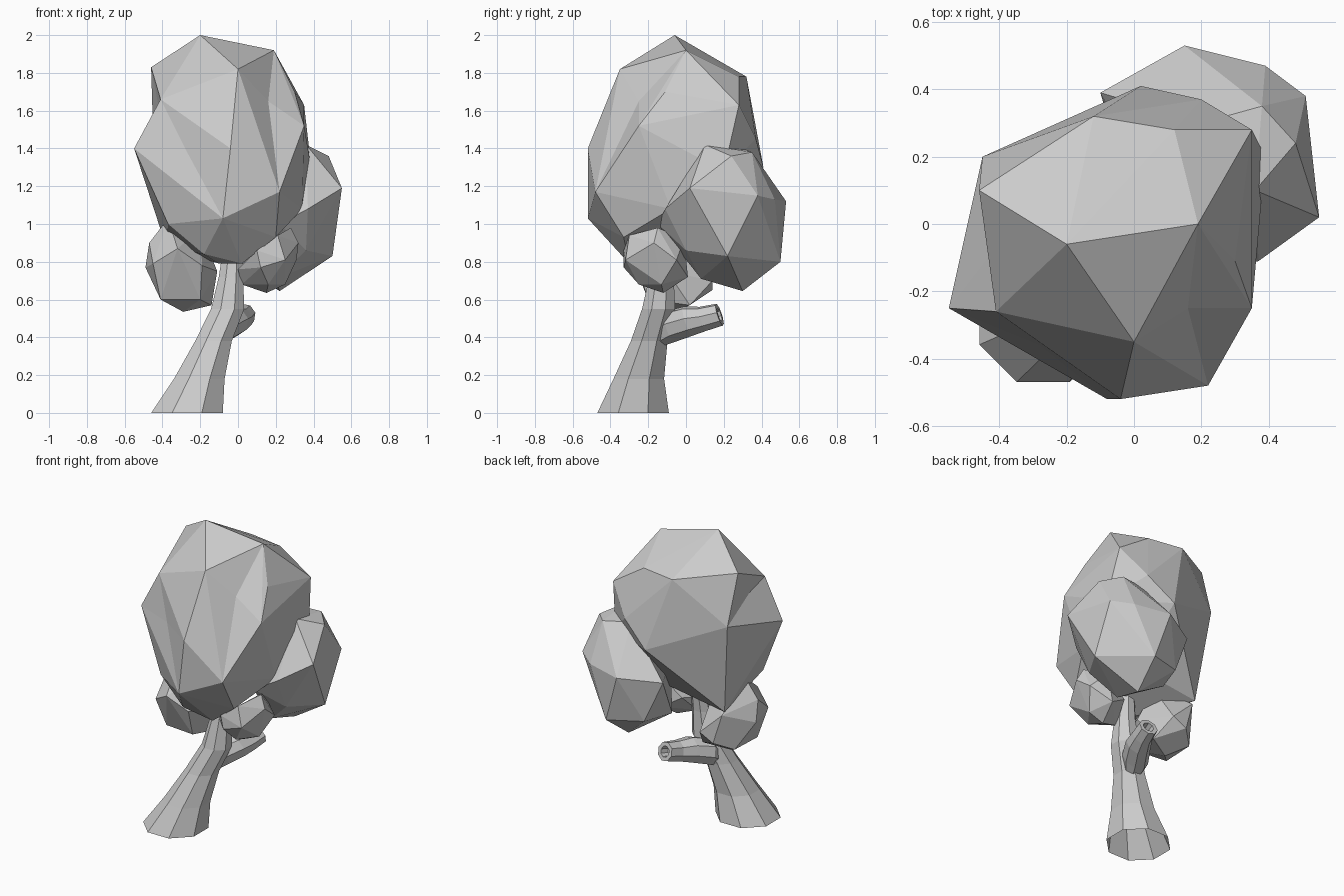
import bpy, bmesh, math
from mathutils import Vector


def make_object(name, bm):
    bmesh.ops.recalc_face_normals(bm, faces=bm.faces)
    mesh = bpy.data.meshes.new(name)
    bm.to_mesh(mesh)
    bm.free()
    obj = bpy.data.objects.new(name, mesh)
    bpy.context.collection.objects.link(obj)
    return obj


def faceted_blob(name, corners, dents=()):
    """Low-poly foliage clump: hull around corner points, then pushed-in dents."""
    bm = bmesh.new()
    for c in corners:
        bm.verts.new(c)
    bmesh.ops.convex_hull(bm, input=bm.verts)
    for v in [v for v in bm.verts if not v.link_faces]:
        bm.verts.remove(v)
    # each dent replaces the nearest edge by a sunken vertex
    for d in map(Vector, dents):
        edge = min((e for e in bm.edges if len(e.link_faces) == 2),
                   key=lambda e: ((e.verts[0].co + e.verts[1].co) / 2 - d).length)
        a, b = edge.verts
        tips = [v for f in edge.link_faces for v in f.verts if v not in (a, b)]
        bm.edges.remove(edge)
        m = bm.verts.new(d)
        for t in tips:
            bm.faces.new((a, m, t))
            bm.faces.new((m, b, t))
    return make_object(name, bm)


def tube(name, rings, axis, sides=8, cap_end=True):
    """Loft of rings (x, y, z, radius) that all face along axis."""
    turn = Vector((0, 0, 1)).rotation_difference(Vector(axis))
    bm = bmesh.new()
    prev = None
    for x, y, z, r in rings:
        ring = []
        for i in range(sides):
            a = 2 * math.pi * (i + 0.5) / sides
            off = turn @ Vector((r * math.cos(a), r * math.sin(a), 0))
            ring.append(bm.verts.new(Vector((x, y, z)) + off))
        if prev:
            for i in range(sides):
                j = (i + 1) % sides
                bm.faces.new((prev[i], prev[j], ring[j], ring[i]))
        prev = ring
    if cap_end:
        bm.faces.new(prev)
    return make_object(name, bm)


# Leaning trunk, flared at the open base
tube("trunk", [
    (-0.27, -0.28, 0.00, 0.205), (-0.205, -0.25, 0.18, 0.145),
    (-0.13, -0.195, 0.38, 0.105), (-0.055, -0.145, 0.55, 0.095),
    (-0.037, -0.13, 0.72, 0.07), (-0.02, -0.10, 0.95, 0.05)],
    (0, 0, 1))

# Cut-off branch growing out of the trunk, with a hollow end
tube("branch_stub", [
    (-0.14, -0.21, 0.36, 0.035), (-0.085, -0.09, 0.455, 0.088),
    (-0.025, 0.01, 0.485, 0.083), (0.010, 0.09, 0.498, 0.068),
    (0.033, 0.178, 0.52, 0.062), (0.033, 0.178, 0.52, 0.036),
    (0.022, 0.125, 0.507, 0.03)],
    (0.2, 0.92, 0.3))

# Large crown
faceted_blob("main_crown", [
    (-0.20, -0.06, 2.00), (0.19, 0.00, 1.92), (0.00, -0.35, 1.82),
    (-0.46, 0.10, 1.83), (-0.12, 0.32, 1.78), (0.12, 0.28, 1.78),
    (0.35, 0.28, 1.63), (0.30, -0.11, 1.70), (-0.41, -0.26, 1.66),
    (-0.45, 0.20, 1.50), (-0.55, -0.25, 1.40), (-0.04, -0.52, 1.40),
    (0.35, -0.25, 1.52), (0.39, 0.20, 1.28), (0.02, 0.41, 1.30),
    (0.20, 0.37, 1.45), (0.22, -0.48, 1.17), (-0.43, -0.25, 1.17),
    (-0.08, -0.52, 1.03), (-0.37, -0.30, 1.00), (0.34, -0.08, 1.08),
    (0.20, -0.33, 0.93), (0.02, -0.30, 0.79), (-0.10, -0.18, 0.79),
    (-0.18, -0.33, 0.84), (0.10, 0.12, 0.95), (-0.38, 0.13, 0.88)],
    dents=[(-0.42, -0.08, 1.62), (0.16, -0.25, 1.65), (-0.28, -0.36, 1.40)])

# Clump at the back right
faceted_blob("back_clump", [
    (0.36, 0.10, 1.42), (0.48, 0.24, 1.36), (0.38, 0.35, 1.38),
    (0.20, 0.30, 1.40), (0.55, 0.02, 1.19), (0.51, 0.38, 1.15),
    (0.39, 0.47, 1.13), (0.15, 0.53, 1.12), (0.37, -0.11, 1.08),
    (0.22, -0.15, 1.00), (-0.10, 0.39, 1.10), (0.50, 0.22, 0.83),
    (0.36, 0.00, 0.86), (0.25, 0.50, 0.80), (0.02, 0.42, 0.82),
    (0.22, 0.30, 0.645), (0.20, 0.08, 0.71), (0.08, 0.10, 0.95),
    (-0.05, 0.22, 0.82)])

# Clump on the left
faceted_blob("left_clump", [
    (-0.37, -0.10, 1.03), (-0.47, -0.10, 0.90), (-0.49, -0.05, 0.77),
    (-0.41, -0.18, 0.60), (-0.40, 0.05, 0.60), (-0.29, -0.05, 0.535),
    (-0.14, 0.02, 0.57), (-0.20, -0.20, 0.60), (-0.32, -0.31, 0.87),
    (-0.19, -0.26, 0.78), (-0.11, -0.10, 0.75), (-0.20, -0.05, 0.97),
    (-0.20, 0.14, 0.70), (-0.36, 0.13, 0.85), (-0.45, -0.24, 0.79),
    (-0.30, 0.14, 0.65)])

# Small clump at the front right
faceted_blob("front_clump", [
    (0.28, -0.15, 0.98), (0.32, -0.17, 0.90), (0.31, -0.05, 0.81),
    (0.21, -0.30, 0.94), (0.25, -0.32, 0.81), (0.10, -0.33, 0.86),
    (0.12, -0.33, 0.77), (0.00, -0.20, 0.76), (0.02, -0.15, 0.68),
    (0.15, -0.12, 0.635), (0.25, -0.13, 0.68), (0.16, -0.25, 0.68),
    (0.18, 0.01, 0.72), (0.05, -0.03, 0.80), (0.20, -0.01, 0.92)])
